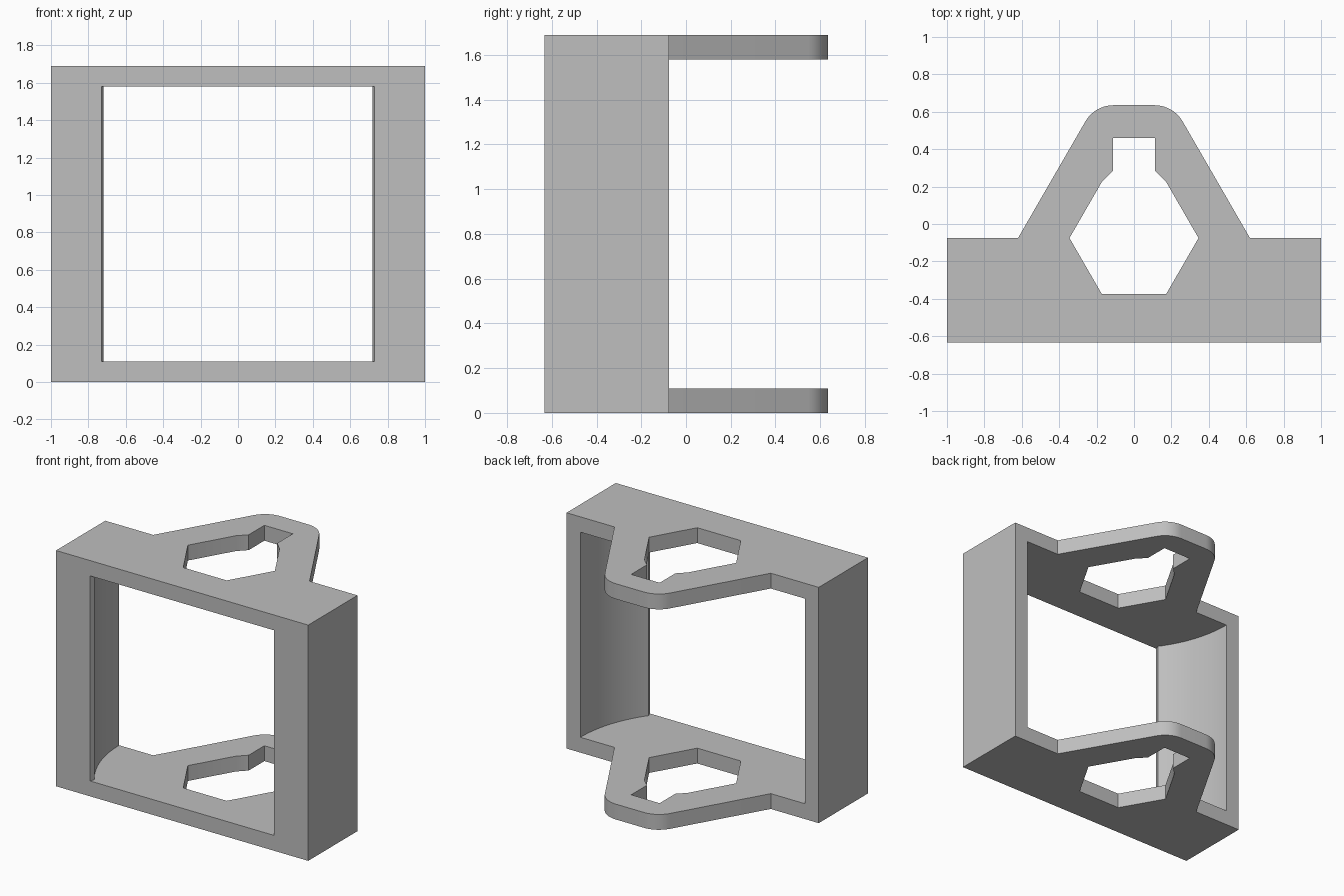
import bpy
import bmesh
from math import sin, cos, radians, pi

default = bpy.data.objects.get("Cube")
if default:
    bpy.data.objects.remove(default, do_unlink=True)

HEIGHT = 1.69       # full height
PLATE = 0.11        # thickness of top and bottom plates
FRONT, STEP, BACK = -0.633, -0.075, 0.635


def mirrored(half):
    """Close a right-hand half outline (front to back) with its mirror image."""
    return half + [(-x, y) for x, y in reversed(half)]


def prism(name, outline, z0, z1):
    bm = bmesh.new()
    face = bm.faces.new([bm.verts.new((x, y, z0)) for x, y in outline])
    new = bmesh.ops.extrude_face_region(bm, geom=[face])["geom"]
    top = [v for v in new if isinstance(v, bmesh.types.BMVert)]
    bmesh.ops.translate(bm, verts=top, vec=(0, 0, z1 - z0))
    bmesh.ops.recalc_face_normals(bm, faces=bm.faces)
    mesh = bpy.data.meshes.new(name)
    bm.to_mesh(mesh)
    bm.free()
    obj = bpy.data.objects.new(name, mesh)
    bpy.context.collection.objects.link(obj)
    return obj


def arc(cx, cy, r, a0, a1, steps):
    angles = [radians(a0 + (a1 - a0) * i / steps) for i in range(steps + 1)]
    return [(cx + r * cos(a), cy + r * sin(a)) for a in angles]


# Bracket body: wide block with a tapering, round-cornered tongue at the back
fillet = 0.173
tongue = arc(0.11, BACK - fillet, fillet, 30, 90, 10)
body = prism("bracket_frame",
             mirrored([(1, FRONT), (1, STEP), (0.62, STEP)] + tongue), 0, HEIGHT)

# Cavity with barrel-shaped side walls, flared slightly at the front lip
walls = arc(0, STEP, 0.89, -36.2, 0, 20)
cavity = prism("cavity_cutter", mirrored([(0.752, -0.7)] + walls + [(0.89, 1)]),
               PLATE, HEIGHT - PLATE)

# Hexagonal hole with a square slot, through both plates
R = 0.345
hexagon = [(R * cos(k * pi / 3), STEP + R * sin(k * pi / 3)) for k in (-1, 0, 1)]
hole = prism("hole_cutter", mirrored(hexagon + [(0.113, 0.283), (0.113, 0.46)]),
             -0.1, HEIGHT + 0.1)

bpy.ops.object.select_all(action="DESELECT")
bpy.context.view_layer.objects.active = body
body.select_set(True)
for cutter in (cavity, hole):
    cutter.hide_render = True
    mod = body.modifiers.new(cutter.name, "BOOLEAN")
    mod.operation = "DIFFERENCE"
    mod.solver = "EXACT"
    mod.object = cutter
    bpy.ops.object.modifier_apply(modifier=mod.name)
    bpy.data.objects.remove(cutter, do_unlink=True)

# Plain grey material
grey = bpy.data.materials.new("plain_grey")
grey.use_nodes = True
colour = (0.52, 0.52, 0.52, 1)
grey.diffuse_color = colour
grey.node_tree.nodes["Principled BSDF"].inputs["Base Color"].default_value = colour
body.data.materials.clear()
body.data.materials.append(grey)
bpy.ops.object.shade_smooth_by_angle(angle=radians(25))
